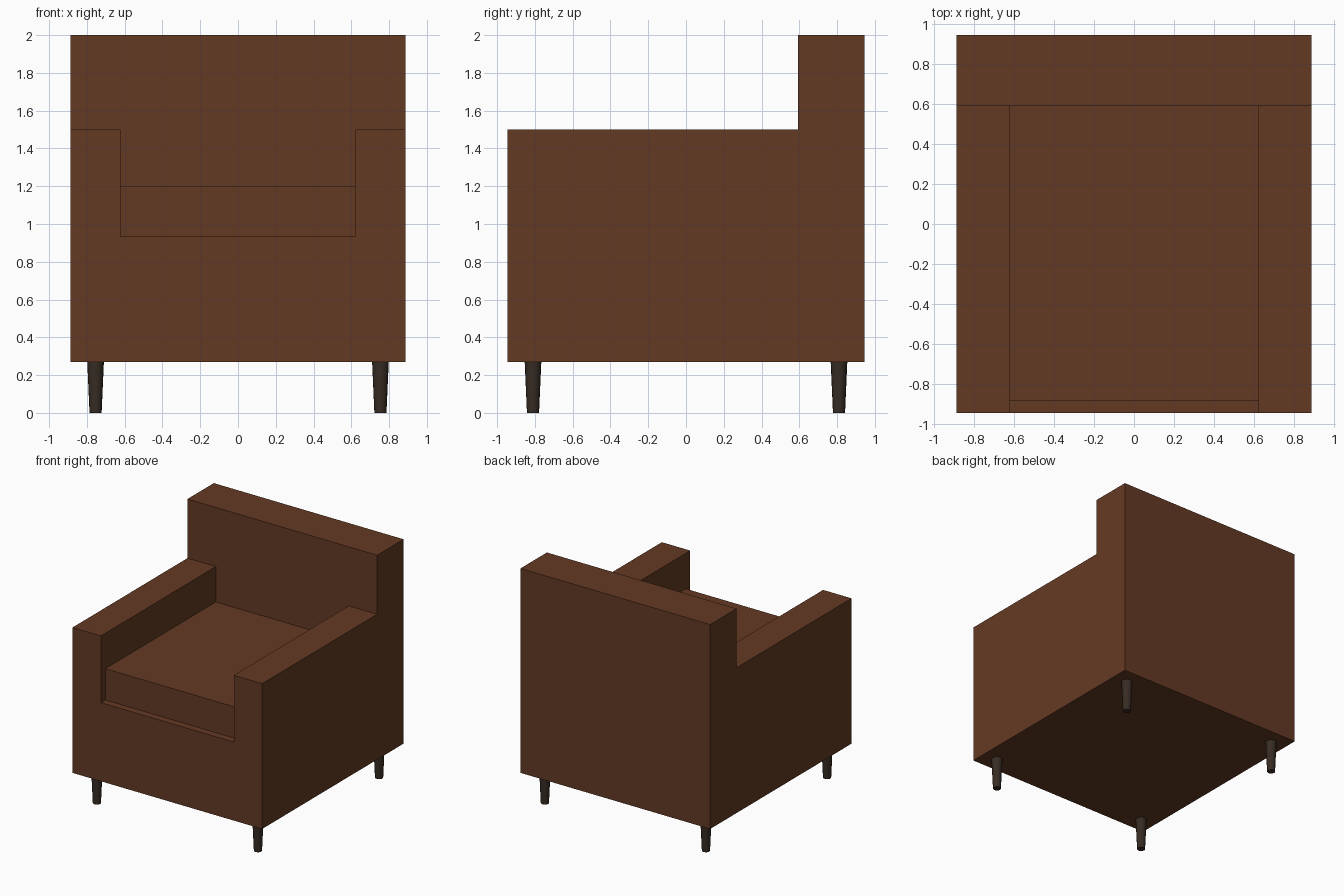
import bpy, bmesh
from mathutils import Matrix

if "Cube" in bpy.data.objects:
    bpy.data.objects.remove(bpy.data.objects["Cube"])


def material(name, rgb):
    m = bpy.data.materials.new(name)
    m.diffuse_color = (*rgb, 1.0)
    m.use_nodes = True
    m.node_tree.nodes["Principled BSDF"].inputs["Base Color"].default_value = m.diffuse_color
    return m


LEATHER = material("brown upholstery", (0.127, 0.042, 0.017))
WOOD = material("dark wood", (0.038, 0.025, 0.017))


def add_object(name, bm, mat):
    bmesh.ops.recalc_face_normals(bm, faces=bm.faces)
    mesh = bpy.data.meshes.new(name)
    bm.to_mesh(mesh)
    bm.free()
    mesh.materials.append(mat)
    ob = bpy.data.objects.new(name, mesh)
    bpy.context.collection.objects.link(ob)
    return ob


def prism(name, profile, half_width, mat):
    """Extrude a (y, z) profile symmetrically along x."""
    bm = bmesh.new()
    face = bm.faces.new([bm.verts.new((-half_width, y, z)) for y, z in profile])
    ext = bmesh.ops.extrude_face_region(bm, geom=[face])
    verts = [g for g in ext["geom"] if isinstance(g, bmesh.types.BMVert)]
    bmesh.ops.translate(bm, verts=verts, vec=(2 * half_width, 0, 0))
    return add_object(name, bm, mat)


def rect(y0, y1, z0, z1):
    return [(y0, z0), (y1, z0), (y1, z1), (y0, z1)]


HALF_W, HALF_D, INNER_W = 0.888, 0.945, 0.622
BOTTOM, DECK, ARM_TOP, BACK_Y = 0.27, 0.935, 1.5, 0.592

# Frame: L-shaped side profile, with the seat well cut between the arms
frame = prism("chair_frame",
              [(-HALF_D, BOTTOM), (HALF_D, BOTTOM), (HALF_D, 2.0),
               (BACK_Y, 2.0), (BACK_Y, ARM_TOP), (-HALF_D, ARM_TOP)],
              HALF_W, LEATHER)
well = prism("seat_well_cutter", rect(-1.2, BACK_Y, DECK, 1.7), INNER_W, LEATHER)
cut = frame.modifiers.new("seat well", 'BOOLEAN')
cut.operation = 'DIFFERENCE'
cut.solver = 'EXACT'
cut.object = well
well.hide_render = True
well.hide_set(True)

# Seat cushion, set slightly back from the front
prism("seat_cushion", rect(-0.885, BACK_Y, DECK, 1.2), INNER_W, LEATHER)

# Four tapered round legs
for sx, side in ((-1, "left"), (1, "right")):
    for sy, end in ((-1, "front"), (1, "back")):
        bm = bmesh.new()
        bmesh.ops.create_cone(bm, cap_ends=True, segments=16,
                              radius1=0.032, radius2=0.044, depth=BOTTOM,
                              matrix=Matrix.Translation((sx * 0.754, sy * 0.81, BOTTOM / 2)))
        leg = add_object(f"{end}_{side}_leg", bm, WOOD)
        for p in leg.data.polygons:
            p.use_smooth = len(p.vertices) == 4
        for e in leg.data.edges:  # keep the cap rims crisp
            a, b = (leg.data.vertices[i].co.z for i in e.vertices)
            e.use_edge_sharp = abs(a - b) < 1e-4
